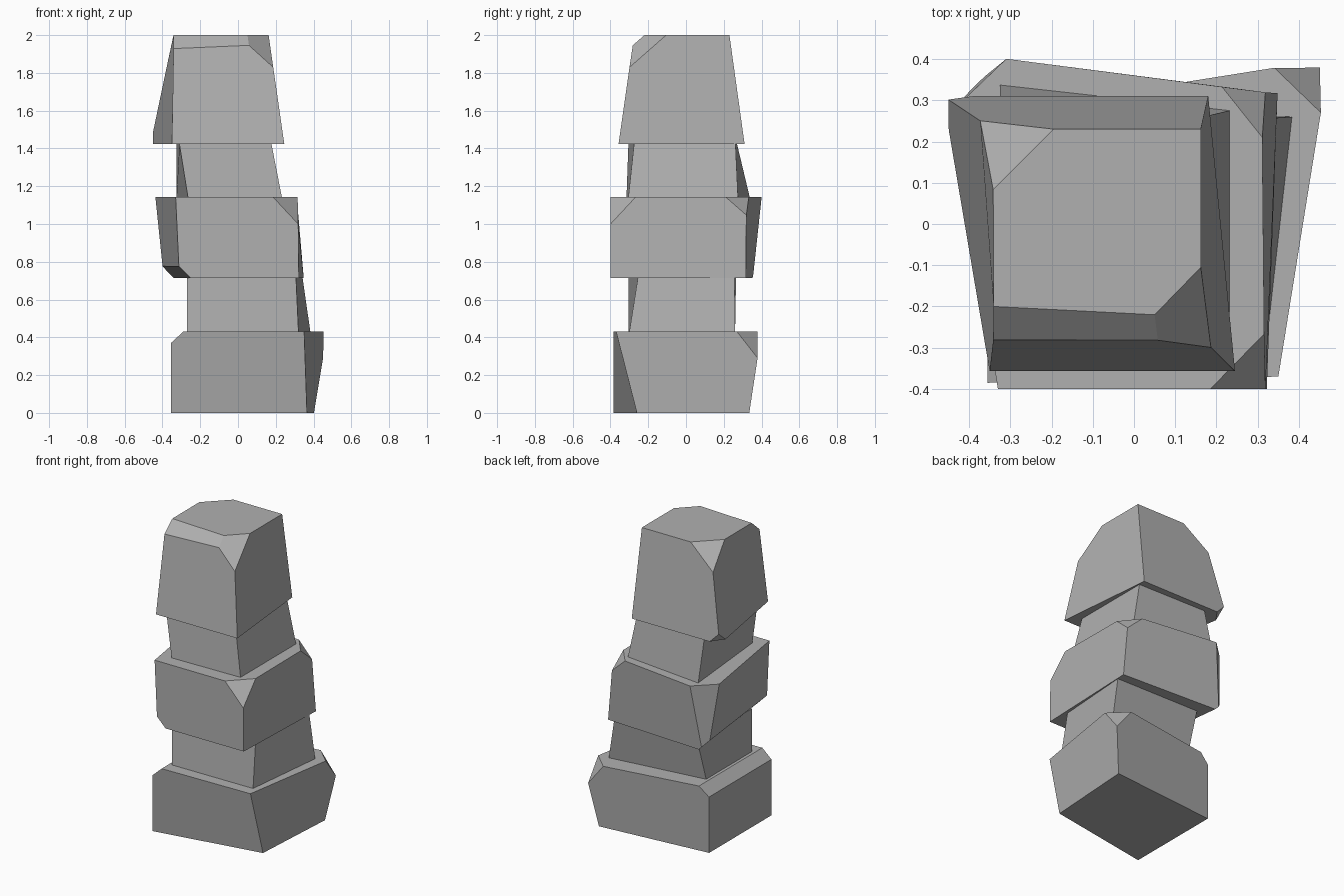
import bpy
import bmesh
from mathutils import Vector

grey = bpy.data.materials.new("dark_stone")
grey.diffuse_color = (0.435, 0.435, 0.435, 1)


def stone(name, z0, z1, bottom, top, cuts=()):
    """Irregular block; corners run FL, FR, BR, BL. Each cut is a plane through three points."""
    bm = bmesh.new()
    lo = [bm.verts.new((x, y, z0)) for x, y in bottom]
    hi = [bm.verts.new((x, y, z1)) for x, y in top]
    bm.faces.new(lo[::-1])
    bm.faces.new(hi)
    for i in range(4):
        j = (i + 1) % 4
        bm.faces.new((lo[i], lo[j], hi[j], hi[i]))
    middle = sum((v.co for v in bm.verts), Vector()) / 8
    for cut in cuts:
        a, b, c = (Vector(p) for p in cut)
        n = (b - a).cross(c - a).normalized()
        if n.dot(middle - a) > 0:
            n = -n
        bmesh.ops.bisect_plane(bm, geom=bm.verts[:] + bm.edges[:] + bm.faces[:],
                               dist=0.0005, plane_co=a, plane_no=n, clear_outer=True)
        bmesh.ops.holes_fill(bm, edges=[e for e in bm.edges if e.is_boundary], sides=0)
    bmesh.ops.recalc_face_normals(bm, faces=bm.faces[:])
    mesh = bpy.data.meshes.new(name)
    bm.to_mesh(mesh)
    bm.free()
    mesh.materials.append(grey)
    bpy.context.collection.objects.link(bpy.data.objects.new(name, mesh))


# Base stone: bevelled left edge, chipped back right corner
stone("base_stone", 0, 0.43,
      [(-.355, -.385), (.365, -.26), (.402, .335), (-.355, .265)],
      [(-.355, -.385), (.35, -.37), (.474, .40), (-.355, .268)],
      [((-.29, -.38, .43), (-.29, .27, .43), (-.355, 0, .37)),
       ((.34, .379, .43), (.453, .27, .43), (.451, .379, .29))])

# Lower neck
stone("lower_neck", 0.43, 0.713,
      [(-.27, -.305), (.32, -.30), (.383, .26), (-.27, .175)],
      [(-.27, -.305), (.307, -.255), (.342, .257), (-.27, .265)])

# Middle stone: bevelled lower left edge, chipped corners
stone("middle_stone", 0.713, 1.143,
      [(-.31, -.40), (.322, -.40), (.348, .317), (-.395, .355)],
      [(-.33, -.40), (.317, -.40), (.31, .32), (-.46, .42)],
      [((-.25, -.40, .713), (-.34, .355, .713), (-.315, -.40, .778)),
       ((.185, -.40, 1.143), (.317, -.265, 1.143), (.318, -.40, 1.0)),
       ((.213, .333, 1.143), (.311, .21, 1.143), (.315, .32, 1.05)),
       ((-.31, .40, 1.143), (-.44, .275, 1.143), (-.365, .355, .74))])

# Upper neck
stone("upper_neck", 1.143, 1.424,
      [(-.265, -.315), (.232, -.305), (.232, .275), (-.325, .337)],
      [(-.31, -.305), (.177, -.275), (.177, .262), (-.325, .27)])

# Top stone: bevelled front edge, chipped corners
stone("top_stone", 1.424, 2.0,
      [(-.35, -.357), (.245, -.357), (.18, .31), (-.463, .31)],
      [(-.34, -.27), (.162, -.275), (.162, .23), (-.342, .23)],
      [((-.34, -.20, 2), (.05, -.22, 2), (.05, -.28, 1.947)),
       ((.05, -.22, 2), (.162, -.105, 2), (.187, -.298, 1.83)),
       ((-.195, .23, 2), (-.34, .085, 2), (-.375, .253, 1.85)),
       ((-.39, .31, 1.424), (-.455, .22, 1.424), (-.45, .302, 1.485))])
